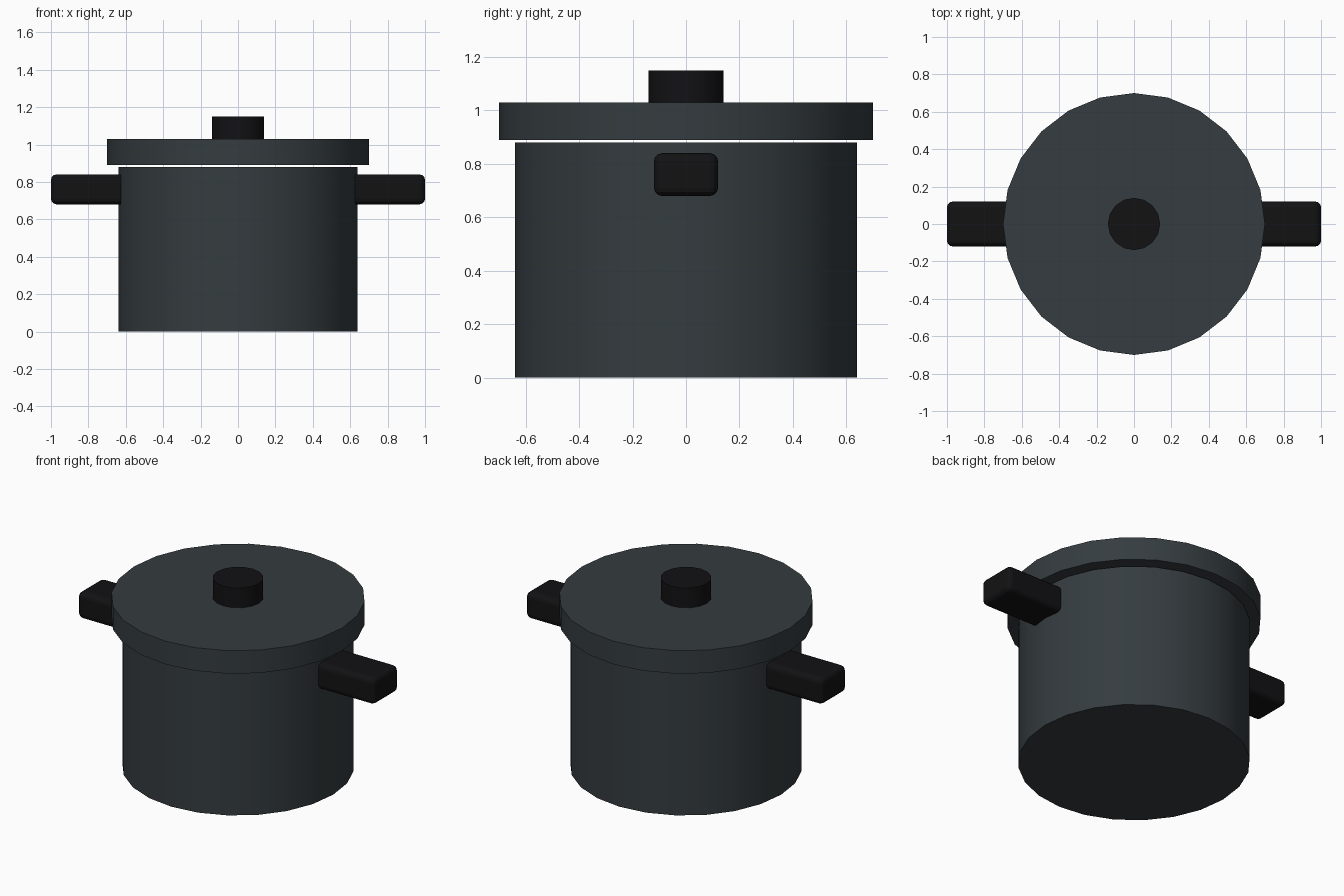
import bpy
from math import radians

if "Cube" in bpy.data.objects:
    bpy.data.objects.remove(bpy.data.objects["Cube"])


def material(name, rgb):
    mat = bpy.data.materials.new(name)
    mat.diffuse_color = (*rgb, 1.0)
    mat.use_nodes = True
    mat.node_tree.nodes["Principled BSDF"].inputs["Base Color"].default_value = mat.diffuse_color
    return mat


enamel = material("dark_enamel", (0.035, 0.045, 0.050))
black = material("black_plastic", (0.006, 0.006, 0.007))


def finish(name, mat):
    obj = bpy.context.object
    obj.name = name
    obj.data.materials.append(mat)
    return obj


def disc(name, radius, z0, z1, sides, mat):
    bpy.ops.mesh.primitive_cylinder_add(
        vertices=sides, radius=radius, depth=z1 - z0, location=(0, 0, (z0 + z1) / 2))
    obj = finish(name, mat)
    bpy.ops.object.shade_smooth_by_angle(angle=radians(30))
    return obj


# Pot, overhanging lid and knob
disc("pot_body", 0.64, 0.0, 0.88, 24, enamel)
disc("lid", 0.70, 0.89, 1.03, 24, enamel)
disc("lid_knob", 0.14, 1.03, 1.15, 16, black)

# Rounded side handles, with their inner ends sunk into the pot
for name, side in (("left_handle", -1), ("right_handle", 1)):
    bpy.ops.mesh.primitive_cube_add(size=1, location=(side * 0.80, 0, 0.76))
    handle = finish(name, black)
    handle.scale = (0.40, 0.24, 0.16)
    bpy.ops.object.transform_apply(location=False, rotation=False, scale=True)
    bevel = handle.modifiers.new("rounded_edges", 'BEVEL')
    bevel.width = 0.03
    bevel.segments = 3
